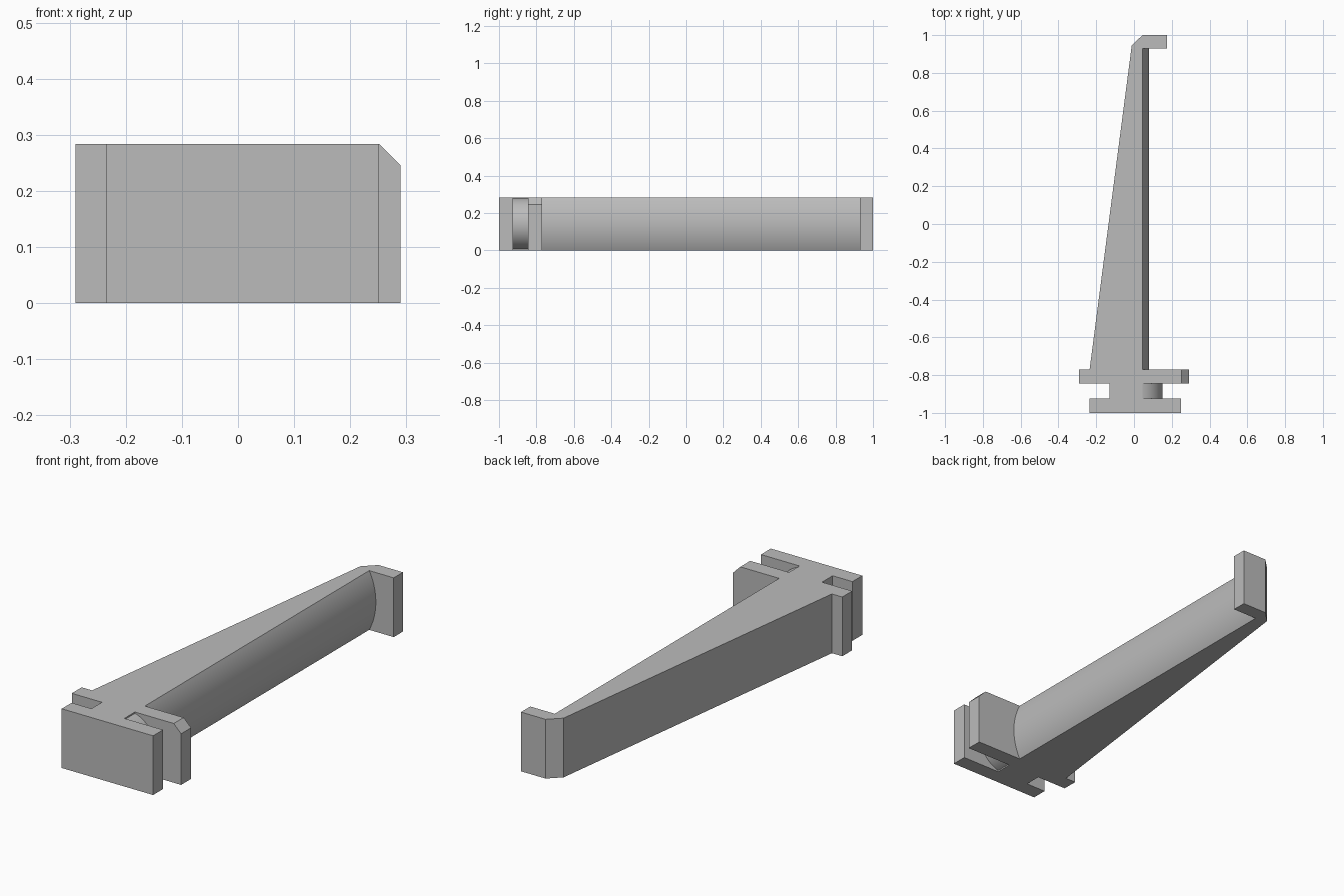
import bpy, bmesh, math

cube = bpy.data.objects.get("Cube")
if cube:
    bpy.data.objects.remove(cube, do_unlink=True)

HEIGHT = 0.284
FLAT_X = 0.045           # plane where the rounded sides meet the flat body
ARM_START, ARM_END = -0.77, 0.93

grey = bpy.data.materials.new("plain_grey")
grey.use_nodes = True
colour = (0.5, 0.5, 0.5, 1)
grey.diffuse_color = colour
grey.node_tree.nodes["Principled BSDF"].inputs["Base Color"].default_value = colour


def prism(name, points, direction, chamfer_x=None, chamfer=0.0):
    """Extrude a closed outline, optionally chamfering the top edge at one x."""
    bm = bmesh.new()
    face = bm.faces.new([bm.verts.new(p) for p in points])
    out = bmesh.ops.extrude_face_region(bm, geom=[face])
    moved = [v for v in out["geom"] if isinstance(v, bmesh.types.BMVert)]
    bmesh.ops.translate(bm, verts=moved, vec=direction)
    if chamfer_x is not None:
        edges = [e for e in bm.edges if all(
            abs(v.co.x - chamfer_x) < 1e-4 and v.co.z > HEIGHT - 1e-4 for v in e.verts)]
        bmesh.ops.bevel(bm, geom=edges, offset=chamfer, segments=1, affect='EDGES')
    bmesh.ops.recalc_face_normals(bm, faces=bm.faces)
    mesh = bpy.data.meshes.new(name)
    bm.to_mesh(mesh)
    bm.free()
    mesh.materials.append(grey)
    obj = bpy.data.objects.new(name, mesh)
    bpy.context.collection.objects.link(obj)
    return obj


def rounded_side(name, centre_x, radius, y0, y1, steps=32):
    """Circular segment bulging from the flat plane towards +x."""
    half = math.acos((FLAT_X - centre_x) / radius)
    points = []
    for i in range(steps + 1):
        a = -half + 2 * half * i / steps
        points.append((centre_x + radius * math.cos(a), y0,
                       HEIGHT / 2 + radius * math.sin(a)))
    obj = prism(name, points, (0, y1 - y0, 0))
    bpy.ops.object.select_all(action='DESELECT')
    obj.select_set(True)
    bpy.context.view_layer.objects.active = obj
    bpy.ops.object.shade_smooth_by_angle(angle=math.radians(25))
    return obj


# Flat body: front plate, neck, rear plate, tapered arm and hooked end
outline = [
    (-0.235, -1.0), (0.25, -1.0), (0.25, -0.925), (FLAT_X, -0.925),
    (FLAT_X, -0.845), (0.29, -0.845), (0.29, ARM_START), (FLAT_X, ARM_START),
    (FLAT_X, ARM_END), (0.175, ARM_END), (0.175, 1.0), (0.045, 1.0),
    (-0.012, 0.945), (-0.235, ARM_START), (-0.29, ARM_START), (-0.29, -0.845),
    (-0.13, -0.845), (-0.13, -0.925), (-0.235, -0.925),
]
prism("bracket_body", [(x, y, 0) for x, y in outline], (0, 0, HEIGHT), 0.29, 0.039)

# Shallow rounded side along the arm
bulge = 0.035
arm_radius = ((HEIGHT / 2) ** 2 + bulge ** 2) / (2 * bulge)
rounded_side("arm_rounded_side", FLAT_X + bulge - arm_radius, arm_radius, ARM_START, ARM_END)

# Round neck between the two plates
rounded_side("neck_rounded_side", 0.01, 0.14, -0.925, -0.845)
